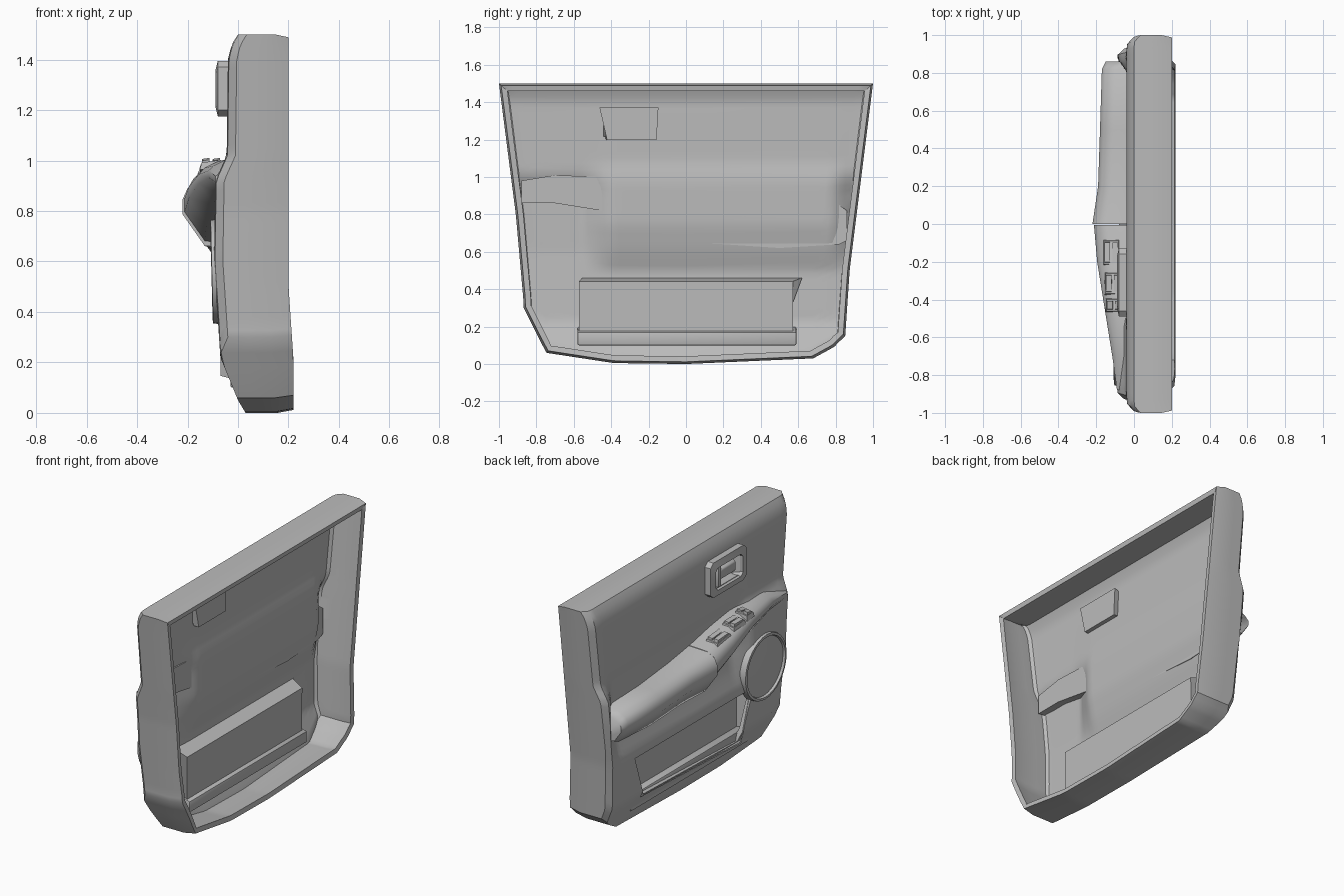
import bpy, bmesh, math
from mathutils import Vector

if "Cube" in bpy.data.objects:
    bpy.data.objects.remove(bpy.data.objects["Cube"])

grey = bpy.data.materials.new("trim_grey")
grey.use_nodes = True
COLOR = (0.5, 0.5, 0.5, 1)
grey.diffuse_color = COLOR
grey.node_tree.nodes["Principled BSDF"].inputs["Base Color"].default_value = COLOR


def lerp_table(table, v):
    """Piecewise linear lookup in (key, value) pairs with rising keys."""
    if v <= table[0][0]:
        return table[0][1]
    for (a, p), (b, q) in zip(table, table[1:]):
        if v <= b:
            return p + (q - p) * (v - a) / (b - a)
    return table[-1][1]


def make_object(name, bm, fix=True):
    if fix:
        bmesh.ops.recalc_face_normals(bm, faces=bm.faces)
    mesh = bpy.data.meshes.new(name)
    bm.to_mesh(mesh)
    bm.free()
    mesh.materials.append(grey)
    ob = bpy.data.objects.new(name, mesh)
    bpy.context.collection.objects.link(ob)
    return ob


def finish(ob, angle=35):
    """Apply the modifiers and smooth everything but the sharp edges."""
    bpy.ops.object.select_all(action='DESELECT')
    ob.select_set(True)
    bpy.context.view_layer.objects.active = ob
    if ob.modifiers:
        bpy.ops.object.convert(target='MESH')
    bpy.ops.object.shade_smooth_by_angle(angle=math.radians(angle))


def loft(name, loops, cap_start=True, cap_end=True, bevel=0.0):
    bm = bmesh.new()
    rings = [[bm.verts.new(p) for p in loop] for loop in loops]
    for a, b in zip(rings, rings[1:]):
        for i in range(len(a)):
            j = (i + 1) % len(a)
            bm.faces.new((a[i], a[j], b[j], b[i]))
    if cap_start:
        bm.faces.new(rings[0])
    if cap_end:
        bm.faces.new(rings[-1])
    ob = make_object(name, bm)
    if bevel:
        mod = ob.modifiers.new("soft_edges", 'BEVEL')
        mod.width, mod.segments = bevel, 2
    return ob


def at_x(x, outline):
    return [(x, y, z) for y, z in outline]


def rect(y0, y1, z0, z1):
    return [(y0, z0), (y1, z0), (y1, z1), (y0, z1)]


# Door skin: curved face with its side walls, thickened inwards
BOTTOM = [(-1, .3), (-.87, .06), (-.45, .005), (0, 0), (.8, .03), (.93, .09), (1, .15)]
FRONT_EDGE = [(.06, .86), (.35, .87), (.8, .91), (1.5, 1)]
REAR_EDGE = [(.13, .85), (.5, .875), (1.5, 1)]
END_PROFILE = [(0, .03), (.05, 0), (.22, -.07), (.6, -.095), (.92, -.09),
               (1.02, -.045), (1.4, -.04), (1.46, -.025), (1.5, 0)]
MID_PROFILE = [(0, .03), (.05, 0), (.22, -.07), (.5, -.08), (.62, -.045),
               (.75, -.02), (.98, -.02), (1.08, -.04), (1.4, -.04), (1.46, -.025), (1.5, 0)]
MID_SPAN = [(-.55, 0), (-.4, 1), (.78, 1), (.88, 0)]


def skin_point(t, s):
    low = lerp_table(BOTTOM, t)
    z = low + (1.5 - low) * s
    y = t * lerp_table(FRONT_EDGE if t < 0 else REAR_EDGE, z)
    mid = lerp_table(MID_SPAN, y)
    x = mid * lerp_table(MID_PROFILE, z) + (1 - mid) * lerp_table(END_PROFILE, z)
    x += .035 * max(0, (abs(t) - .95) / .05) ** 2
    return Vector((x, y, z))


bm = bmesh.new()
COLS, ROWS = 60, 45
grid = [[bm.verts.new(skin_point(2 * i / COLS - 1, j / ROWS)) for i in range(COLS + 1)]
        for j in range(ROWS + 1)]
for a, b in zip(grid, grid[1:]):
    for i in range(COLS):
        bm.faces.new((a[i], b[i], b[i + 1], a[i + 1]))
ring = (grid[0] + [r[-1] for r in grid[1:-1]] + grid[-1][::-1]
        + [r[0] for r in grid[-2:0:-1]])
for k in range(1, 4):
    nxt = []
    for v in ring:
        f = k / 3 if k < 3 else 1
        rim = lerp_table([(.2, .22), (.5, .2)], v.co.z)
        inset = .012 if k == 3 else 0
        base = v.co
        nxt.append(bm.verts.new((base.x + (rim - base.x) / (4 - k),
                                 base.y * (1 - inset),
                                 base.z + inset * (.75 - base.z) * 1.3)))
    for i in range(len(ring)):
        j = (i + 1) % len(ring)
        bm.faces.new((ring[i], ring[j], nxt[j], nxt[i]))
    ring = nxt
bmesh.ops.recalc_face_normals(bm, faces=bm.faces)
if sum(f.normal.x * f.calc_area() for f in bm.faces) > 0:
    bmesh.ops.reverse_faces(bm, faces=bm.faces)
skin = make_object("door_skin", bm, fix=False)
wall = skin.modifiers.new("thickness", 'SOLIDIFY')
wall.thickness, wall.offset = .03, -1


# Recessed cups: cut a hole in the skin and line it with an open box
def cup(name, opening, back, x_open, x_back):
    cutter = loft(name + "_cutter", [at_x(-.4, opening), at_x(.12, opening)])
    cutter.hide_render = True
    cutter.hide_viewport = True
    cut = skin.modifiers.new(name, 'BOOLEAN')
    cut.operation, cut.object, cut.solver = 'DIFFERENCE', cutter, 'EXACT'
    liner = loft(name, [at_x(x_open, opening), at_x(x_back, back)], cap_start=False)
    thick = liner.modifiers.new("thickness", 'SOLIDIFY')
    thick.thickness, thick.offset = .008, 0
    finish(liner)
    return cutter


cutters = [
    cup("map_pocket", [(-.45, .15), (.52, .19), (.62, .46), (-.55, .46)],
        [(-.57, .12), (.57, .12), (.57, .44), (-.57, .44)], -.068, .045),
    cup("handle_cup", rect(-.44, -.17, 1.215, 1.355),
        [(-.42, 1.2), (-.16, 1.2), (-.15, 1.37), (-.46, 1.37)], -.07, .02),
]
finish(skin)
for c in cutters:
    bpy.data.objects.remove(c)

# Ledge along the pocket floor
finish(loft("pocket_ledge", [at_x(-.03, rect(-.58, .59, .1, .2)),
                             at_x(.07, rect(-.58, .59, .1, .17))], bevel=.008))

# Door handle: bezel frame and pull lever
BEZEL = [(-.49, 1.2), (-.46, 1.175), (-.16, 1.175), (-.13, 1.2), (-.13, 1.37),
         (-.16, 1.395), (-.46, 1.395), (-.49, 1.37)]
HOLE = [(-.44, 1.235), (-.42, 1.215), (-.19, 1.215), (-.17, 1.235), (-.17, 1.335),
        (-.19, 1.355), (-.42, 1.355), (-.44, 1.335)]
finish(loft("handle_bezel", [at_x(-.03, BEZEL), at_x(-.08, BEZEL), at_x(-.09, HOLE),
                             at_x(-.03, HOLE)], False, False))
finish(loft("handle_lever", [at_x(-.045, rect(-.4, -.2, 1.25, 1.33)),
                             at_x(-.075, rect(-.39, -.22, 1.26, 1.32))], bevel=.008))
finish(loft("handle_pivot", [at_x(.01, rect(-.25, -.2, 1.22, 1.35)),
                             at_x(-.08, rect(-.24, -.21, 1.22, 1.35))], bevel=.006))


# Armrest: cross-sections swept along the door
def section(y, xo, zt, h):
    return [(-.01, y, zt + .02), (xo + .07, y, zt + .015), (xo + .02, y, zt - .01),
            (xo, y, zt - .22 * h), (xo, y, zt - .45 * h),
            (xo + .35 * h, y, zt - .95 * h), (-.01, y, zt - h)]


pad = [(.86, -.15, .8, .14), (.82, -.17, .83, .19), (.5, -.18, .84, .22),
       (.2, -.19, .87, .23), (0, -.22, .9, .25)]
panel = [(-.005, -.212, .9, .23), (-.2, -.195, .94, .2), (-.45, -.155, .98, .16),
         (-.7, -.115, .99, .13), (-.88, -.09, .96, .1)]
finish(loft("armrest_pad", [section(*p) for p in pad]), 50)
finish(loft("switch_panel", [section(*p) for p in panel]), 50)

# Window switches: framed rocker buttons on the sloping panel
top_z = [(-y, zt + .014) for y, _, zt, _ in panel]


def rocker(name, x, y, wx, wy, lift):
    def level(dx, dy, up):
        return (x + dx, y + dy, lerp_table(top_z, -(y + dy)) + .15 * dx + up)
    corners = [(-1, -1), (1, -1), (1, 1), (-1, 1)]
    low = [level(a * wx, b * wy, -.025) for a, b in corners]
    high = [level(a * wx * .85, b * wy * .85, lift * (1 + .5 * b)) for a, b in corners]
    finish(loft(name, [low, high]))


for n, (y, wy) in enumerate([(-.15, .06), (-.315, .05), (-.43, .025)]):
    shift = .05 * (-y)
    rocker(f"switch_base_{n}", -.128 + shift, y, .045, wy + .012, .005)
    for side in (-1, 1):
        rocker(f"switch_{n}_{side}", -.128 + shift + side * .021, y, .017, wy, .014)

# Speaker: raised ring and slightly domed grille
ROUND = [(math.cos(a * math.pi / 16), math.sin(a * math.pi / 16)) for a in range(32)]


def disc(radius, x):
    return [(x - .025 * (s * radius + .22), -.65 + radius * c, .56 + radius * s)
            for c, s in ROUND]


finish(loft("speaker_ring", [disc(.21, -.06), disc(.205, -.098), disc(.19, -.1),
                             disc(.185, -.085)], False, False))
finish(loft("speaker_grille", [disc(.19, -.085), disc(.12, -.094), disc(.04, -.097)], False))
